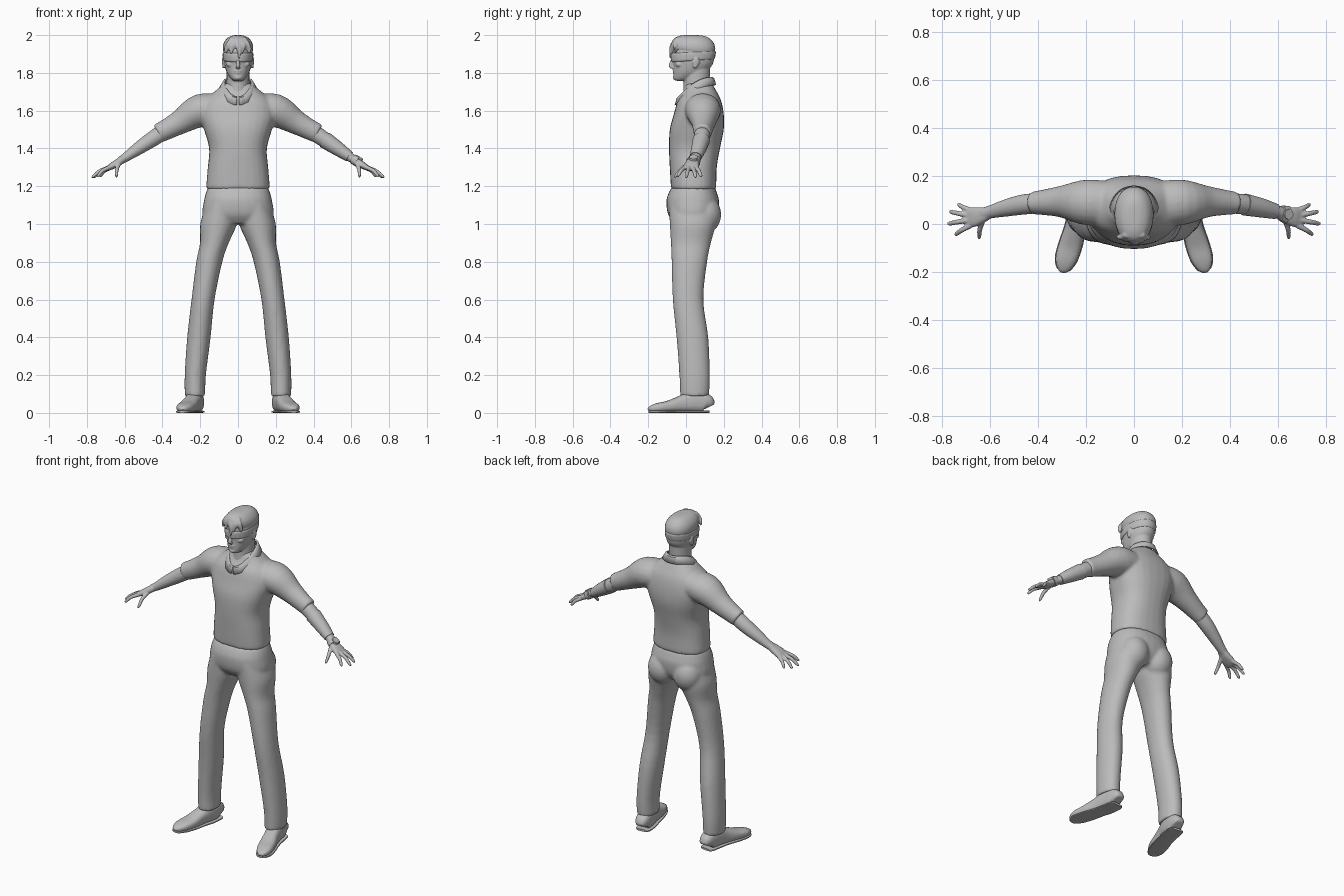
import bpy, bmesh
from math import sin, cos, pi, copysign, radians
from mathutils import Vector, Matrix

cube = bpy.data.objects.get("Cube")
if cube:
    bpy.data.objects.remove(cube, do_unlink=True)

GREY = (0.5, 0.5, 0.5, 1)
mat = bpy.data.materials.new("plain_grey")
mat.use_nodes = True
mat.diffuse_color = GREY
mat.node_tree.nodes["Principled BSDF"].inputs["Base Color"].default_value = GREY


def smooth_rows(rows, steps=4):
    """Catmull-Rom interpolation between the given rows."""
    out = []
    for i in range(len(rows) - 1):
        a, b, c, d = (rows[max(0, min(len(rows) - 1, i + k))] for k in (-1, 0, 1, 2))
        for s in range(steps):
            t = s / steps
            out.append([q + 0.5 * t * (r - p + t * (2 * p - 5 * q + 4 * r - s4 + t * (3 * (q - r) + s4 - p)))
                        for p, q, r, s4 in zip(a, b, c, d)])
    return out + [list(rows[-1])]


def skin(bm, rings):
    """Bridge rings of points into a closed surface."""
    loops = [[bm.verts.new(p) for p in ring] for ring in rings]
    n = len(loops[0])
    for lo, hi in zip(loops, loops[1:]):
        for i in range(n):
            j = (i + 1) % n
            bm.faces.new((lo[i], lo[j], hi[j], hi[i]))
    bm.faces.new(loops[0][::-1])
    bm.faces.new(loops[-1])


def spow(v, power):
    return copysign(abs(v) ** (2 / power), v)


def ellipse(c, u, v, a, b, power, n=28):
    return [c + u * a * spow(cos(2 * pi * i / n), power) + v * b * spow(sin(2 * pi * i / n), power)
            for i in range(n)]


def column(bm, rows, power=2.2, tilt=0, sides=(1,)):
    """Upright loft; row = height, centre x, half width, front y, back y."""
    for s in sides:
        rings = []
        for z, cx, hx, yf, yb in smooth_rows(rows):
            ring = ellipse(Vector((s * cx, (yf + yb) / 2, z)), Vector((1, 0, 0)), Vector((0, 1, 0)),
                           hx, (yb - yf) / 2, power)
            rings.append([p + Vector((0, 0, tilt * p.y)) for p in ring])
        skin(bm, rings)


def limb(bm, rows, side=(0, 1, 0), power=2, sides=(1, -1), n=20):
    """Loft along a path; row = x, y, z, half width along side, half thickness."""
    for s in sides:
        path = smooth_rows(rows)
        pts = [Vector((s * r[0], r[1], r[2])) for r in path]
        rings = []
        for i, r in enumerate(path):
            t = (pts[min(i + 1, len(pts) - 1)] - pts[max(i - 1, 0)]).normalized()
            u = Vector(side)
            u = (u - t * u.dot(t)).normalized()
            rings.append(ellipse(pts[i], u, t.cross(u), r[3], r[4], power, n))
        skin(bm, rings)


def ball(bm, c, size, sides=(1,)):
    for s in sides:
        m = Matrix.Translation((s * c[0], c[1], c[2])) @ Matrix.Diagonal((*size, 1))
        bmesh.ops.create_uvsphere(bm, u_segments=20, v_segments=12, radius=1, matrix=m)


def finish(bm, name, voxel=0, soften=3):
    bmesh.ops.recalc_face_normals(bm, faces=bm.faces)
    me = bpy.data.meshes.new(name)
    bm.to_mesh(me)
    bm.free()
    me.materials.append(mat)
    ob = bpy.data.objects.new(name, me)
    bpy.context.collection.objects.link(ob)
    bpy.ops.object.select_all(action='DESELECT')
    ob.select_set(True)
    bpy.context.view_layer.objects.active = ob
    bpy.ops.object.shade_smooth_by_angle(angle=radians(40))
    if voxel:
        m = ob.modifiers.new("merge", 'REMESH')
        m.mode, m.voxel_size, m.use_smooth_shade = 'VOXEL', voxel, True
        m = ob.modifiers.new("soften", 'SMOOTH')
        m.factor, m.iterations = 0.5, soften
    return ob


BOTH = (1, -1)

# Sweater: torso and sleeves melted together
bm = bmesh.new()
column(bm, [(1.185, 0, .163, -.076, .156), (1.2, 0, .168, -.08, .16), (1.3, 0, .16, -.086, .163),
            (1.4, 0, .153, -.09, .18), (1.5, 0, .18, -.086, .2), (1.58, 0, .2, -.065, .2),
            (1.65, 0, .18, -.045, .187), (1.7, 0, .125, -.015, .163), (1.745, 0, .072, 0, .138)], 2.4)
limb(bm, [(.08, .085, 1.61, .09, .075), (.2, .09, 1.6, .095, .088), (.3, .093, 1.543, .067, .066),
          (.37, .09, 1.505, .054, .056), (.425, .087, 1.478, .047, .052)], sides=BOTH)
finish(bm, "sweater", .009, 5)

# Open pointed collar
bm = bmesh.new()
grid = []
N = 40
for i in range(N + 1):
    t = (2 * i / N - 1) * pi * .98
    top = 1.775 - .105 * ((1 - cos(t)) / 2) ** 2
    grid.append([bm.verts.new((rx * sin(t), .05 + ry * cos(t), top - dz))
                 for rx, ry, dz in ((.068, .088, 0), (.078, .096, .005), (.1, .106, .04))])
for a, b in zip(grid, grid[1:]):
    for k in range(2):
        bm.faces.new((a[k], b[k], b[k + 1], a[k + 1]))
collar = finish(bm, "collar")
mod = collar.modifiers.new("thickness", 'SOLIDIFY')
mod.thickness, mod.offset = .008, 0

# Trousers: hips, seat and legs
bm = bmesh.new()
column(bm, [(1.0, 0, .15, -.06, .13), (1.05, 0, .188, -.095, .165), (1.12, 0, .181, -.104, .175),
            (1.165, 0, .17, -.092, .164), (1.195, 0, .158, -.075, .153)], 2.3)
ball(bm, (.085, .1, 1.05), (.088, .087, .1), BOTH)
column(bm, [(1.1, .085, .085, -.09, .165), (1.0, .103, .097, -.086, .158), (.9, .125, .076, -.08, .132),
            (.8, .152, .069, -.076, .112), (.6, .185, .061, -.07, .092), (.4, .207, .062, -.05, .118),
            (.2, .226, .056, -.035, .126), (.09, .2275, .054, -.031, .122)], 2.1, sides=BOTH)
finish(bm, "trousers", .009, 4)

# Shoes: flat-bottomed lofts from heel to toe
bm = bmesh.new()
shoe = [(.219, .122, .06, .028), (.221, .105, .1, .042), (.23, .04, .115, .046), (.245, -.02, .092, .044),
        (.265, -.09, .064, .048), (.284, -.15, .05, .044), (.293, -.187, .035, .027), (.295, -.196, .02, .012)]
limb(bm, [(x, y, h / 2 + .002, w, h / 2) for x, y, h, w in shoe], (1, 0, 0), 2.6)
finish(bm, "shoes", .006, 2)
bm = bmesh.new()
limb(bm, [(x, y, .006, w + .003, .006) for x, y, h, w in shoe], (1, 0, 0), 4)
finish(bm, "shoe_soles")

# Forearms and hands with fingers
bm = bmesh.new()
arm = [(.39, .087, 1.492, .042, .044), (.46, .081, 1.445, .042, .041), (.53, .067, 1.398, .036, .034),
       (.59, .052, 1.356, .028, .025), (.625, .043, 1.334, .025, .021)]
limb(bm, arm)
limb(bm, [(.6, .048, 1.35, .024, .019), (.635, .036, 1.326, .034, .02), (.67, .028, 1.305, .041, .017),
          (.695, .026, 1.29, .037, .011)], power=2.5)
fingers = (((.68, -.006, 1.3), (.746, -.046, 1.252)), ((.688, .016, 1.298), (.776, 0, 1.246)),
           ((.686, .036, 1.297), (.768, .052, 1.246)), ((.675, .055, 1.298), (.734, .082, 1.25)),
           ((.63, .012, 1.318), (.645, -.062, 1.248)))
for root, tip in fingers:
    a, b = Vector(root), Vector(tip)
    mid = a.lerp(b, .5) + Vector((.004, 0, .006))
    limb(bm, [(*a, .012, .012), (*mid, .0105, .0105), (*a.lerp(b, .88), .009, .008), (*b, .004, .004)], n=12)
finish(bm, "forearms_and_hands", .0045, 2)

# Left forearm wrap and wristwatch
bm = bmesh.new()
limb(bm, [(x, y, z, a + .004, b + .004) for x, y, z, a, b in arm[1:4]], sides=(1,))
finish(bm, "left_forearm_wrap")
bm = bmesh.new()
limb(bm, [(.612, .046, 1.343, .032, .027), (.636, .038, 1.328, .038, .027)], power=2.5, sides=(1,))
finish(bm, "watch_strap")
bm = bmesh.new()
tilt = Matrix.Translation((.641, .04, 1.35)) @ Matrix.Rotation(radians(33), 4, 'Y')
bmesh.ops.create_cone(bm, cap_ends=True, segments=24, radius1=.024, radius2=.021, depth=.014, matrix=tilt)
finish(bm, "watch_case")

# Head, neck and face
bm = bmesh.new()
column(bm, [(1.64, 0, .06, -.025, .11), (1.7, 0, .06, -.015, .122), (1.78, 0, .06, -.012, .126),
            (1.86, 0, .06, -.01, .13)], 2)
column(bm, [(1.758, 0, .02, -.05, -.01), (1.768, 0, .036, -.066, .04), (1.8, 0, .058, -.066, .1),
            (1.84, 0, .071, -.066, .138), (1.88, 0, .076, -.072, .15), (1.92, 0, .077, -.074, .152),
            (1.96, 0, .065, -.06, .13), (1.985, 0, .035, -.02, .09)], 2.15)
limb(bm, [(0, -.066, 1.885, .007, .008), (0, -.076, 1.855, .009, .01), (0, -.083, 1.836, .013, .009),
          (0, -.07, 1.826, .012, .006)], (1, 0, 0), sides=(1,), n=12)
ball(bm, (0, -.063, 1.81), (.021, .009, .005))
ball(bm, (0, -.062, 1.8), (.018, .009, .005))
ball(bm, (0, -.058, 1.775), (.02, .012, .011))
ball(bm, (.04, -.036, 1.845), (.022, .02, .016), BOTH)
ball(bm, (.076, .052, 1.86), (.009, .019, .03), BOTH)
ball(bm, (.077, .048, 1.838), (.007, .011, .014), BOTH)
finish(bm, "head", .0045, 2)

# Blindfold tied around the eyes
bm = bmesh.new()
column(bm, [(1.862, 0, .073, -.074, .144), (1.868, 0, .079, -.079, .152), (1.89, 0, .081, -.081, .157),
            (1.904, 0, .08, -.08, .157), (1.909, 0, .075, -.074, .15)], 2.15, tilt=.06)
finish(bm, "blindfold")

# Short hair cap with a parted fringe
bm = bmesh.new()
column(bm, [(1.9, 0, .074, -.045, .15), (1.93, 0, .081, -.072, .155), (1.96, 0, .075, -.077, .146),
            (1.985, 0, .056, -.06, .122), (1.997, 0, .032, -.03, .09), (2.0, 0, .012, 0, .05)], 2.2)
for x0, x1, z1 in ((-.045, -.062, 1.905), (-.025, -.035, 1.9), (.0, .006, 1.875), (.025, .022, 1.9),
                   (.045, .058, 1.905)):
    bow = abs(x1) * .5
    limb(bm, [(x0 * .6, -.045, 1.98, .018, .012), (x0, -.072 + bow * .5, 1.952, .018, .011),
              (x1, -.083 + bow, 1.925, .014, .008), (x1, -.086 + bow, z1, .004, .004)],
         (1, 0, 0), sides=(1,), n=12)
finish(bm, "hair", .005, 2)
